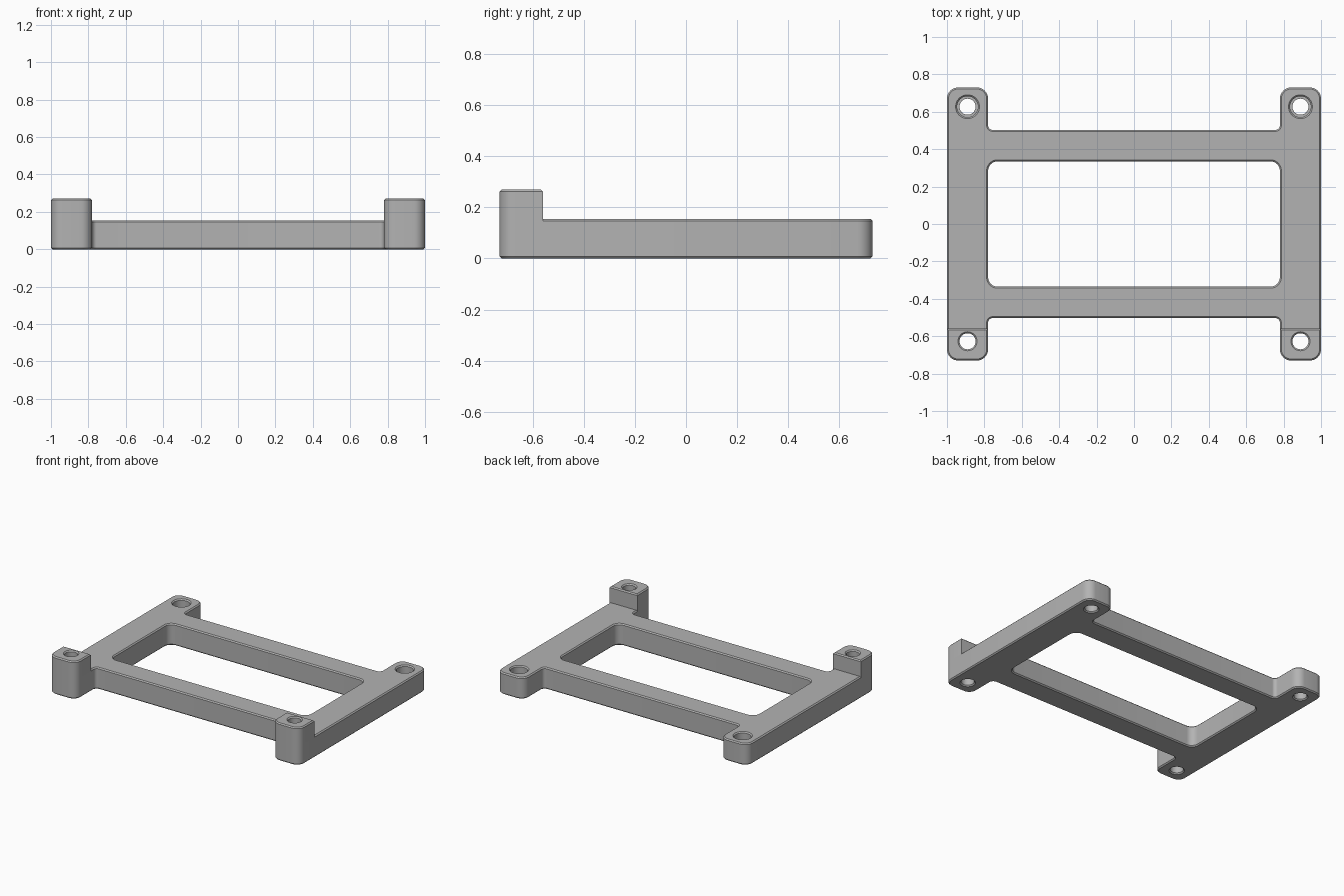
import bpy, bmesh, math
from mathutils import Vector

if "Cube" in bpy.data.objects:
    bpy.data.objects.remove(bpy.data.objects["Cube"], do_unlink=True)

CHAMFER = 0.008
FRAME_TOP, POST_TOP = 0.155, 0.27
HALF_X, HALF_Y, ARM_X = 1.0, 0.73, 0.78
BAR_OUT, BAR_IN = 0.503, 0.335
POST_BACK = -0.56
HOLE_X, HOLE_Y, HOLE_R = 0.89, 0.627, 0.043
BORE_R, BORE_FLOOR = 0.056, 0.075

grey = bpy.data.materials.new("plain grey")
grey.use_nodes = True
colour = (0.45, 0.45, 0.45, 1)
grey.diffuse_color = colour
grey.node_tree.nodes["Principled BSDF"].inputs["Base Color"].default_value = colour


def rounded(corners, steps=8):
    """Polygon from (x, y, radius) corners with circular fillets."""
    out = []
    for i, (x, y, r) in enumerate(corners):
        p = Vector((x, y))
        if r == 0:
            out.append(p)
            continue
        a = (Vector(corners[i - 1][:2]) - p).normalized()
        b = (Vector(corners[(i + 1) % len(corners)][:2]) - p).normalized()
        centre = p + (a + b) * r
        for k in range(steps + 1):
            t = k / steps * math.pi / 2
            out.append(centre - b * r * math.cos(t) - a * r * math.sin(t))
    return out


def circle(x, y, r, n=32):
    return [Vector((x + r * math.cos(k * math.tau / n), y + r * math.sin(k * math.tau / n)))
            for k in range(n)]


def plate(name, loops, z0, z1):
    """Extruded plate with chamfered rims; inner loops become openings."""
    cu = bpy.data.curves.new(name, 'CURVE')
    cu.dimensions, cu.fill_mode = '2D', 'BOTH'
    cu.extrude = (z1 - z0) / 2 - CHAMFER
    cu.bevel_depth, cu.bevel_resolution, cu.offset = CHAMFER, 0, -CHAMFER
    for loop in loops:
        s = cu.splines.new('POLY')
        s.points.add(len(loop) - 1)
        for pt, p in zip(s.points, loop):
            pt.co = (p.x, p.y, 0, 1)
        s.use_cyclic_u = True
    tmp = bpy.data.objects.new(name + "_curve", cu)
    bpy.context.collection.objects.link(tmp)
    deps = bpy.context.evaluated_depsgraph_get()
    me = bpy.data.meshes.new_from_object(tmp.evaluated_get(deps))
    bpy.data.objects.remove(tmp, do_unlink=True)
    bm = bmesh.new()
    bm.from_mesh(me)
    bmesh.ops.remove_doubles(bm, verts=bm.verts, dist=1e-5)
    bmesh.ops.recalc_face_normals(bm, faces=bm.faces)
    bmesh.ops.translate(bm, verts=bm.verts, vec=(0, 0, (z0 + z1) / 2))
    bm.to_mesh(me)
    bm.free()
    me.materials.clear()
    me.materials.append(grey)
    ob = bpy.data.objects.new(name, me)
    bpy.context.collection.objects.link(ob)
    return ob


def bore_cutter(x, y):
    """Turned cutter: straight counterbore with a flared mouth."""
    profile = [(BORE_R, BORE_FLOOR), (BORE_R, FRAME_TOP - CHAMFER),
               (BORE_R + CHAMFER, FRAME_TOP), (BORE_R + CHAMFER, FRAME_TOP + 0.1)]
    bm = bmesh.new()
    rings = [[bm.verts.new((p.x, p.y, z)) for p in circle(x, y, r)] for r, z in profile]
    for lo, hi in zip(rings, rings[1:]):
        for k in range(len(lo)):
            j = (k + 1) % len(lo)
            bm.faces.new((lo[k], lo[j], hi[j], hi[k]))
    bm.faces.new(rings[0][::-1])
    bm.faces.new(rings[-1])
    me = bpy.data.meshes.new("bore_cutter")
    me.materials.append(grey)
    bm.to_mesh(me)
    bm.free()
    ob = bpy.data.objects.new("bore_cutter", me)
    ob.hide_render = True
    bpy.context.collection.objects.link(ob)
    return ob


# H-shaped frame: one quarter outline mirrored to all sides
quarter = [(ARM_X, BAR_OUT, 0.025), (ARM_X, HALF_Y, 0.06), (HALF_X, HALF_Y, 0.06)]
right = quarter + [(x, -y, r) for x, y, r in reversed(quarter)]
outline = right + [(-x, y, r) for x, y, r in reversed(right)]
window = [(sx * ARM_X, sy * BAR_IN, 0.05)
          for sx, sy in ((-1, -1), (1, -1), (1, 1), (-1, 1))]
holes = [circle(sx * HOLE_X, sy * HOLE_Y, HOLE_R) for sx in (-1, 1) for sy in (-1, 1)]
frame = plate("frame", [rounded(outline), rounded(window)] + holes, 0, FRAME_TOP)

# Counterbores in the two back corners
cutters = [bore_cutter(sx * HOLE_X, HOLE_Y) for sx in (-1, 1)]
for c in cutters:
    m = frame.modifiers.new("counterbore", 'BOOLEAN')
    m.operation, m.solver, m.object = 'DIFFERENCE', 'EXACT', c
deps = bpy.context.evaluated_depsgraph_get()
cut_mesh = bpy.data.meshes.new_from_object(frame.evaluated_get(deps))
frame.modifiers.clear()
frame.data = cut_mesh
for c in cutters:
    bpy.data.objects.remove(c, do_unlink=True)

# Raised posts on the two front corners, rooted inside the frame
parts = [frame]
for side, sx in (("right", -1), ("left", 1)):
    shape = [(sx * ARM_X, -HALF_Y, 0.06), (sx * HALF_X, -HALF_Y, 0.06),
             (sx * HALF_X, POST_BACK, 0), (sx * ARM_X, POST_BACK, 0)]
    parts.append(plate("front_post_" + side,
                       [rounded(shape), circle(sx * HOLE_X, -HOLE_Y, HOLE_R)],
                       FRAME_TOP - 2 * CHAMFER, POST_TOP))

# Smooth fillets and bores, keep chamfers crisp
bpy.ops.object.select_all(action='DESELECT')
for ob in parts:
    ob.select_set(True)
bpy.context.view_layer.objects.active = frame
bpy.ops.object.shade_smooth_by_angle(angle=math.radians(30))
